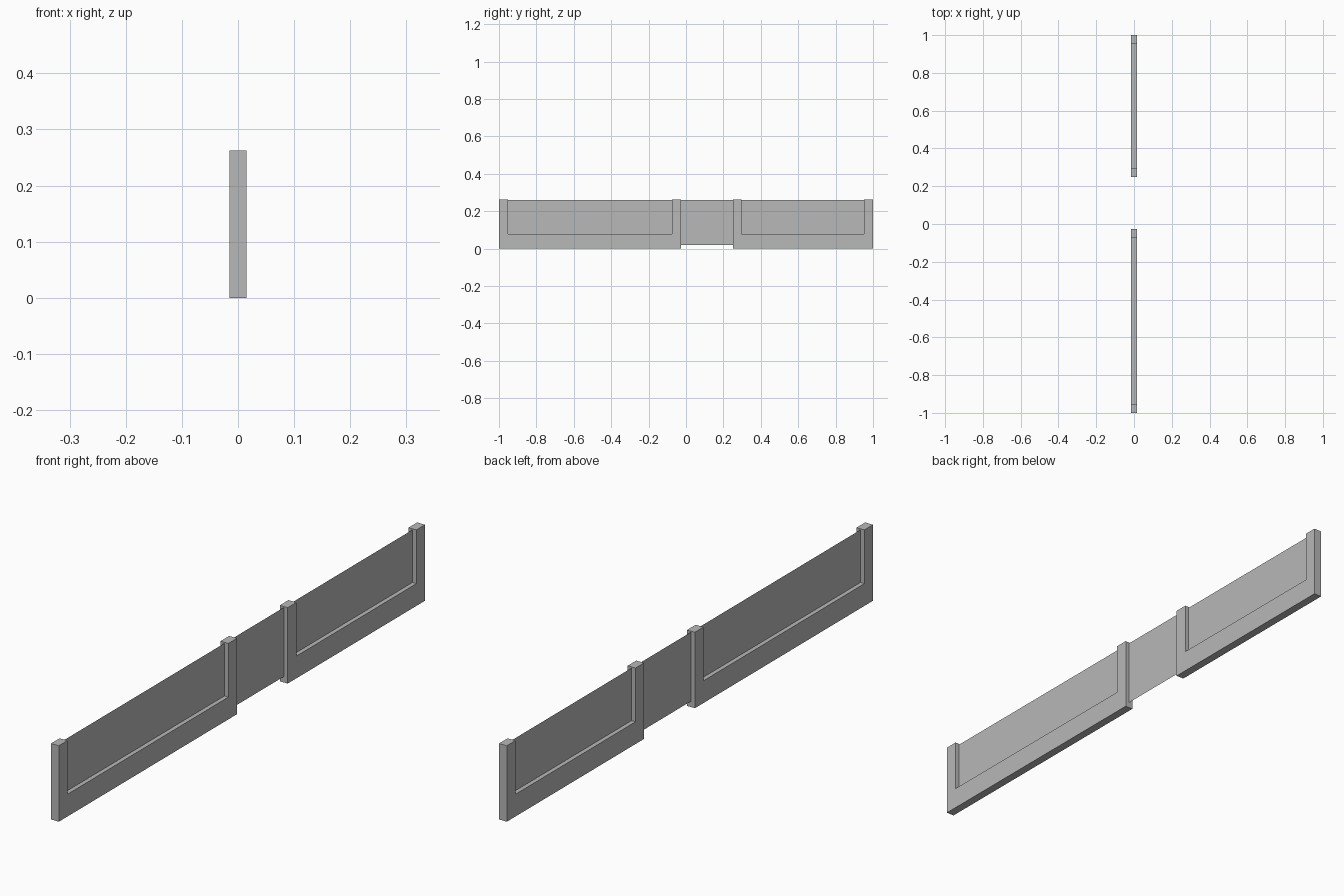
import bpy
import bmesh

if "Cube" in bpy.data.objects:
    bpy.data.objects.remove(bpy.data.objects["Cube"])

grey = bpy.data.materials.new("plain grey")
grey.diffuse_color = (0.48, 0.48, 0.48, 1)
grey.use_nodes = True
grey.node_tree.nodes["Principled BSDF"].inputs["Base Color"].default_value = grey.diffuse_color

HALF = 0.015     # half the frame thickness
TOP = 0.2625     # post height
RAIL = 0.077     # bottom rail height
POST = 0.047     # post width


def make_object(name, outline, depth, x):
    """Polygon in the y-z plane, optionally extruded along +x."""
    bm = bmesh.new()
    face = bm.faces.new([bm.verts.new((x, y, z)) for y, z in outline])
    if depth:
        ext = bmesh.ops.extrude_face_region(bm, geom=[face], use_keep_orig=True)
        moved = [v for v in ext["geom"] if isinstance(v, bmesh.types.BMVert)]
        bmesh.ops.translate(bm, verts=moved, vec=(depth, 0, 0))
        bmesh.ops.recalc_face_normals(bm, faces=bm.faces)
    mesh = bpy.data.meshes.new(name)
    bm.to_mesh(mesh)
    bm.free()
    mesh.materials.append(grey)
    obj = bpy.data.objects.new(name, mesh)
    bpy.context.collection.objects.link(obj)
    return obj


# U-shaped frames: two posts joined by a bottom rail
for name, y0, y1 in (("long_frame", -1.0, -0.027), ("short_frame", 0.25, 1.0)):
    a, b = y0 + POST, y1 - POST
    make_object(name, [(y0, 0), (y1, 0), (y1, TOP), (b, TOP),
                       (b, RAIL), (a, RAIL), (a, TOP), (y0, TOP)],
                2 * HALF, -HALF)

# Thin sheet running through the middle of both frames
make_object("centre_panel", [(-0.98, 0.02), (0.98, 0.02),
                             (0.98, 0.259), (-0.98, 0.259)], 0, 0)
